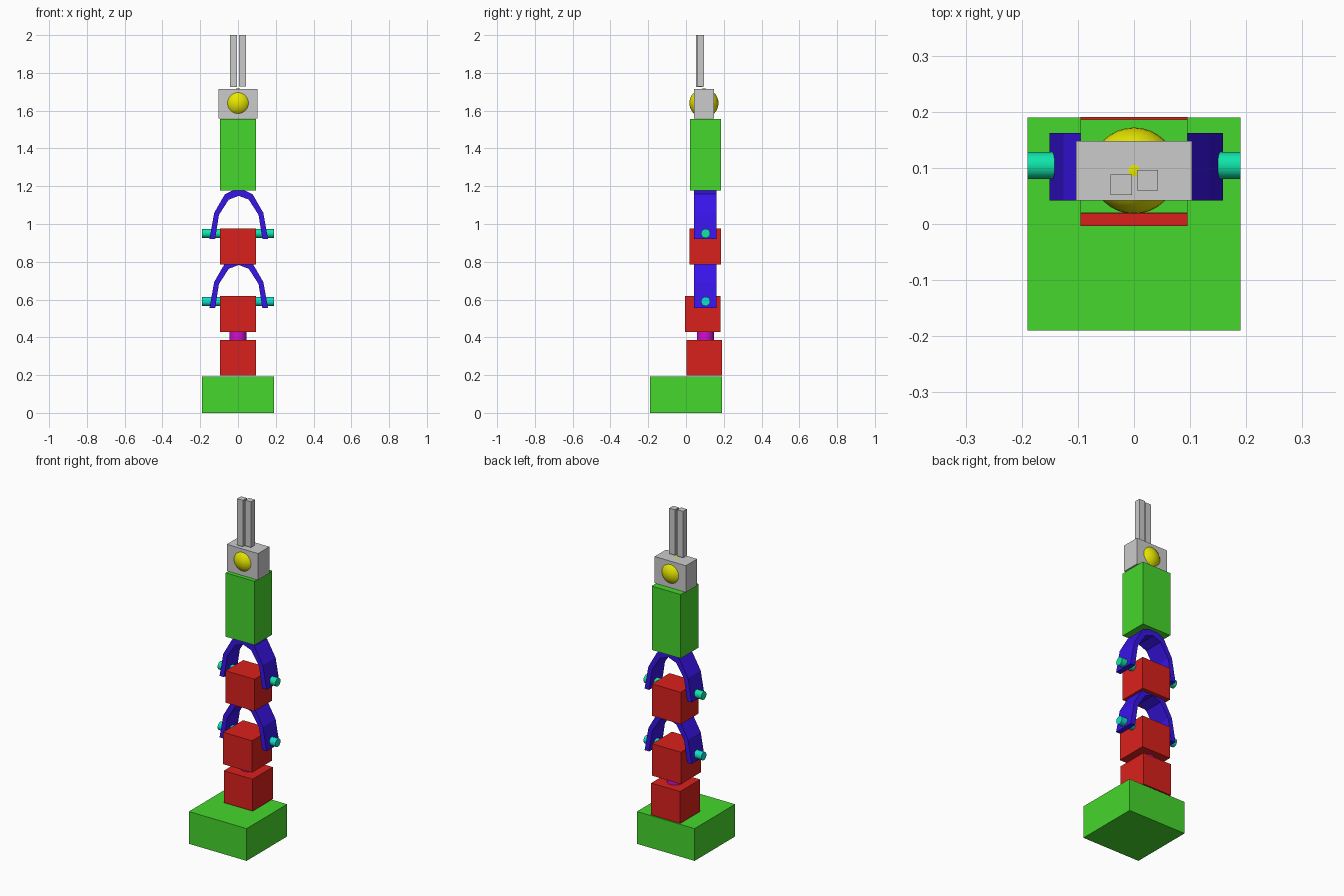
import bpy, bmesh, math
from mathutils import Matrix

if "Cube" in bpy.data.objects:
    bpy.data.objects.remove(bpy.data.objects["Cube"])


def material(name, rgb):
    m = bpy.data.materials.new(name)
    m.diffuse_color = (*rgb, 1)
    m.use_nodes = True
    m.node_tree.nodes["Principled BSDF"].inputs["Base Color"].default_value = m.diffuse_color
    return m


GREEN = material("green", (0.06, 0.68, 0.025))
RED = material("red", (0.7, 0.015, 0.012))
BLUE = material("blue", (0.04, 0.007, 0.8))
TEAL = material("teal", (0.005, 0.78, 0.4))
CYAN = material("cyan", (0.005, 0.75, 0.6))
MAGENTA = material("magenta", (0.62, 0.005, 0.62))
YELLOW = material("yellow", (0.8, 0.8, 0.0))


def finish(bm, name, mat=None, smooth=False):
    bmesh.ops.recalc_face_normals(bm, faces=bm.faces)
    me = bpy.data.meshes.new(name)
    bm.to_mesh(me)
    bm.free()
    ob = bpy.data.objects.new(name, me)
    bpy.context.collection.objects.link(ob)
    if mat:
        me.materials.append(mat)
    if smooth:
        bpy.ops.object.select_all(action='DESELECT')
        ob.select_set(True)
        bpy.context.view_layer.objects.active = ob
        bpy.ops.object.shade_smooth_by_angle(angle=math.radians(40))
    return ob


def box(name, x, y, z, mat=None):
    """Box from (min, max) ranges."""
    bm = bmesh.new()
    size = [b - a for a, b in (x, y, z)]
    mid = [(a + b) / 2 for a, b in (x, y, z)]
    bmesh.ops.create_cube(bm, size=1, matrix=Matrix.Translation(mid) @ Matrix.Diagonal((*size, 1)))
    return finish(bm, name, mat)


def cylinder(name, centre, radius, length, mat, axis='Z'):
    bm = bmesh.new()
    rot = Matrix.Rotation(math.pi / 2, 4, 'Y') if axis == 'X' else Matrix()
    bmesh.ops.create_cone(bm, cap_ends=True, segments=32, radius1=radius, radius2=radius,
                          depth=length, matrix=Matrix.Translation(centre) @ rot)
    return finish(bm, name, mat, True)


def fork(name, z):
    """Arched bracket: half profiles mirrored in x, extruded along y."""
    outer = [(0.155, 0), (0.130, 0.138), (0.073, 0.237), (0.03, 0.257)]
    inner = [(0.125, 0), (0.105, 0.127), (0.053, 0.208), (0, 0.228)]
    outline = outer + [(-x, h) for x, h in reversed(outer)]
    outline += [(-x, h) for x, h in inner] + list(reversed(inner[:-1]))
    bm = bmesh.new()
    face = bm.faces.new([bm.verts.new((x + 0.004, 0.042, z + h)) for x, h in outline])
    ext = bmesh.ops.extrude_face_region(bm, geom=[face])
    verts = [g for g in ext["geom"] if isinstance(g, bmesh.types.BMVert)]
    bmesh.ops.translate(bm, vec=(0, 0.12, 0), verts=verts)
    return finish(bm, name, BLUE)


W = (-0.095, 0.095)

# base and swivel
box("base", (-0.19, 0.19), (-0.19, 0.19), (0, 0.192), GREEN)
box("lower_block", W, (0.002, 0.191), (0.197, 0.387), RED)
cylinder("swivel_pin", (0, 0.102, 0.408), 0.045, 0.06, MAGENTA)

# two hinged joints: block, axle, fork
box("middle_block", W, (-0.004, 0.183), (0.428, 0.618), RED)
box("upper_block", W, (0.019, 0.185), (0.785, 0.975), RED)
for label, z_axle, z_fork, mat in (("lower", 0.59, 0.555, CYAN), ("upper", 0.95, 0.921, TEAL)):
    cylinder(label + "_axle", (0, 0.104, z_axle), 0.024, 0.38, mat, 'X')
    fork(label + "_fork", z_fork)

# forearm and wrist
box("forearm", W, (0.02, 0.186), (1.177, 1.557), GREEN)
box("wrist", (-0.103, 0.103), (0.042, 0.148), (1.558, 1.716))
bm = bmesh.new()
bmesh.ops.create_uvsphere(bm, u_segments=32, v_segments=16, radius=0.077,
                          matrix=Matrix.Translation((0, 0.095, 1.64)))
finish(bm, "wrist_ball", YELLOW, True)

# gripper fingers
box("left_finger", (-0.042, -0.004), (0.052, 0.088), (1.724, 2.0))
box("right_finger", (0.005, 0.043), (0.06, 0.096), (1.729, 2.0))
